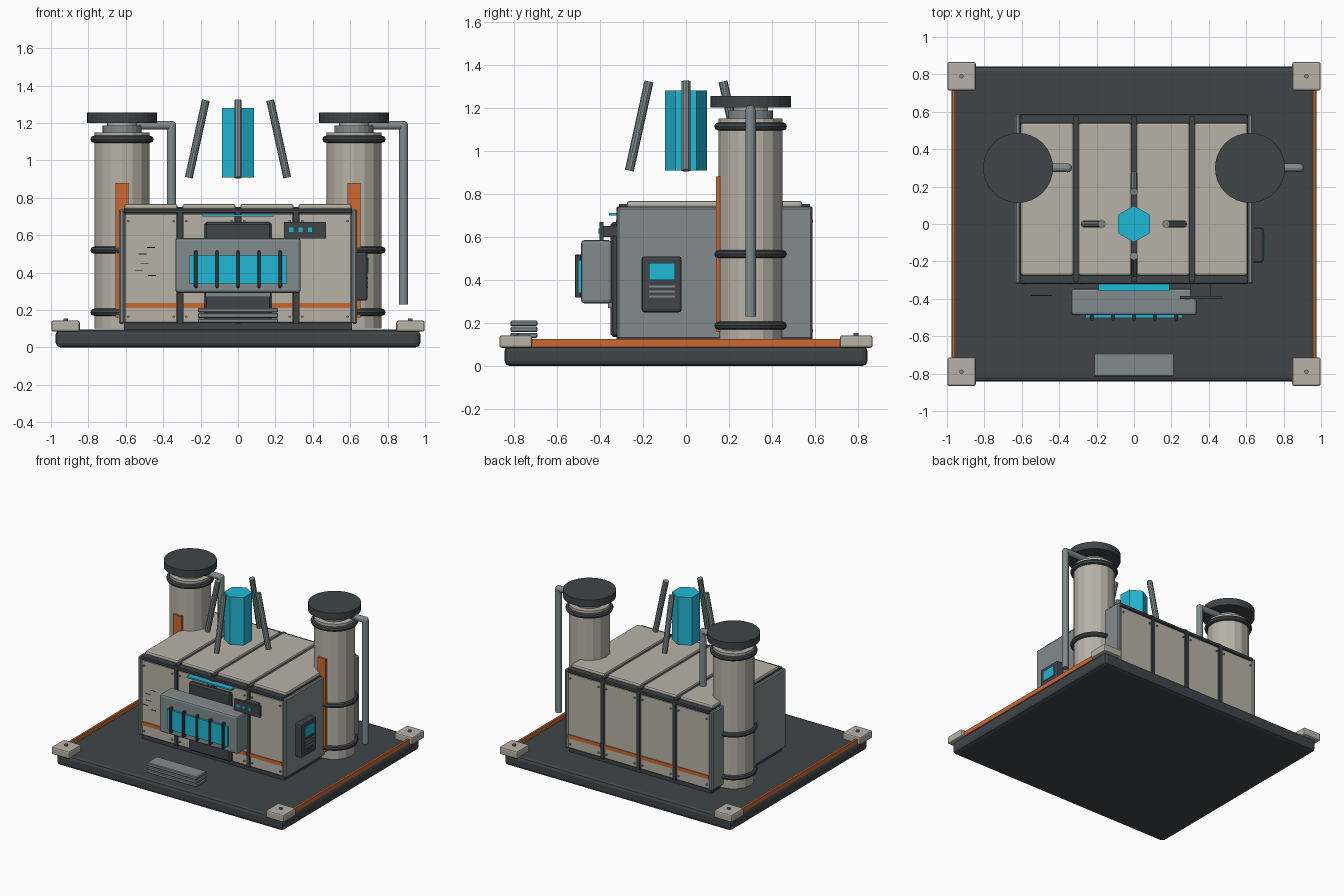
import bpy, math
from mathutils import Vector

if "Cube" in bpy.data.objects:
    bpy.data.objects.remove(bpy.data.objects["Cube"])

def mat(name, r, g, b):
    m = bpy.data.materials.new(name)
    m.diffuse_color = (r, g, b, 1)
    m.use_nodes = True
    m.node_tree.nodes["Principled BSDF"].inputs["Base Color"].default_value = m.diffuse_color
    return m

DARK = mat("dark", 0.05, 0.06, 0.065)
BEIGE = mat("beige", 0.48, 0.45, 0.39)
GREY = mat("steel", 0.22, 0.26, 0.27)
CYAN = mat("cyan", 0.015, 0.48, 0.68)
ORANGE = mat("orange", 0.6, 0.14, 0.03)

def box(name, x0, x1, y0, y1, z0, z1, m, bev=0.0, seg=1):
    bpy.ops.mesh.primitive_cube_add(size=1, location=((x0+x1)/2, (y0+y1)/2, (z0+z1)/2))
    o = bpy.context.object
    o.name = name
    o.scale = (x1-x0, y1-y0, z1-z0)
    bpy.ops.object.transform_apply(location=False, rotation=False, scale=True)
    o.data.materials.append(m)
    if bev:
        b = o.modifiers.new("bevel", 'BEVEL')
        b.width, b.segments = bev, seg
    return o

def rod(name, a, b, r, m, sides=12, bev=0.0, spin=0.0):
    a, b = Vector(a), Vector(b)
    d = b - a
    bpy.ops.mesh.primitive_cylinder_add(vertices=sides, radius=r, depth=d.length, location=(a+b)/2)
    o = bpy.context.object
    o.name = name
    o.rotation_euler = d.to_track_quat('Z', 'Y').to_euler() if abs(d.x)+abs(d.y) > 1e-6 else (0, 0, spin)
    o.data.materials.append(m)
    if bev:
        o.modifiers.new("bevel", 'BEVEL').width = bev
    return o

# base plate with corner feet and edge trims
box("base_plate", -.975, .975, -.843, .843, 0, .095, DARK, .025, 2)
for sx in (-1, 1):
    for sy in (-1, 1):
        x, y = sx*.922, sy*.79
        box("corner_foot", x-.076, x+.076, y-.076, y+.076, .085, .143, BEIGE, .01, 2)
        rod("foot_bolt", (x, y, .14), (x, y, .155), .012, GREY, 8)
    box("edge_trim", sx*.965-.008, sx*.965+.008, -.72, .72, .09, .125, ORANGE)

# housing core and side plates
box("housing_core", -.61, .61, -.30, .565, .09, .742, DARK)
for s in (-1, 1):
    box("side_plate", s*.622-.014, s*.622+.014, -.32, .585, .125, .738, GREY, .008)

# front, back and roof panels
for i in range(4):
    xc = -.465 + .31*i
    for name, y0, y1, out in (("front_panel", -.315, -.29, -1), ("back_panel", .555, .58, 1)):
        box(name, xc-.142, xc+.142, y0, y1, .13, .715, BEIGE, .005)
        yb = y0 if out < 0 else y1
        box("orange_stripe", xc-.138, xc+.138, yb-.006, yb+.006, .21, .238, ORANGE)
        for dx in (-.122, .122):
            for z in (.165, .675):
                rod("panel_bolt", (xc+dx, yb, z), (xc+dx, yb+out*.009, z), .007, GREY, 6)
    box("roof_panel", xc-.142, xc+.142, -.275, .54, .735, .767, BEIGE, .012, 2)

# dark seam ribs and rails
for x in (-.31, 0, .31):
    box("front_seam", x-.013, x+.013, -.322, -.29, .125, .735, DARK)
    box("back_seam", x-.013, x+.013, .56, .588, .125, .735, DARK)
    box("roof_seam", x-.014, x+.014, -.31, .575, .735, .752, DARK)
box("front_rail", -.61, .61, -.322, -.28, .715, .742, DARK, .006)
box("back_rail", -.61, .61, .55, .588, .715, .742, DARK, .006)

# doorway frame and window bay
box("door_frame", -.18, .18, -.35, -.31, .135, .67, DARK, .012)
box("door_brace", -.175, .175, -.362, -.34, .27, .295, GREY)
box("door_light", -.19, .19, -.358, -.315, .70, .712, CYAN)
box("window_bay", -.335, .335, -.487, -.345, .292, .585, GREY, .014, 2)
box("window_glass", -.26, .26, -.502, -.48, .34, .493, CYAN)
for i in range(5):
    x = -.225 + i*.1125
    box("window_bar", x-.009, x+.009, -.516, -.485, .318, .518, DARK, .004)

# status display beside the window
box("status_display", .245, .47, -.402, -.384, .582, .67, DARK)
box("display_bracket", .30, .41, -.39, -.31, .60, .65, DARK)
for x in (.285, .335, .385):
    box("status_light", x-.011, x+.011, -.407, -.40, .617, .64, CYAN)

# small scuff marks on the front panels
for x, z in ((-.51, .50), (-.465, .535), (-.5, .45), (-.46, .385), (-.53, .41)):
    box("scuff_mark", x-.022, x+.022, -.384, -.38, z-.002, z+.002, DARK)

# stacked step
for i in range(3):
    box("step_slab", -.215, .215, -.815, -.69, .13+i*.028, .155+i*.028, GREY, .005)

# control console on the right side
box("console", .63, .692, -.206, -.02, .25, .51, DARK, .012, 2)
box("console_screen", .685, .699, -.172, -.052, .40, .478, CYAN)
for z in (.37, .347, .323):
    box("console_slot", .688, .696, -.172, -.052, z-.004, z+.004, GREY)

# twin exhaust columns
for sx in (-1, 1):
    x, y = sx*.62, .30
    rod("column", (x, y, .10), (x, y, 1.15), .148, BEIGE, 16)
    for z in (.188, .52, 1.113):
        bpy.ops.mesh.primitive_torus_add(major_radius=.15, minor_radius=.019, major_segments=32,
                                         minor_segments=8, location=(x, y, z))
        o = bpy.context.object
        o.name = "column_ring"
        o.data.materials.append(DARK)
    rod("column_neck", (x, y, 1.14), (x, y, 1.187), .105, GREY, 24)
    rod("column_collar", (x, y, 1.18), (x, y, 1.205), .08, BEIGE, 24)
    rod("column_cap", (x, y, 1.2), (x, y, 1.255), .187, DARK, 32)
    xs = sx*.62
    box("column_stripe", xs-.035, xs+.035, .14, .165, .16, .88, ORANGE).location.x -= sx*.0
    # outlet pipe on the same side of both columns
    rod("pipe_arm", (x+.05, y, 1.187), (x+.265, y, 1.187), .023, GREY, 12)
    rod("pipe_drop", (x+.265, y, 1.187), (x+.265, y, .23), .024, GREY, 12)
    bpy.ops.mesh.primitive_uv_sphere_add(segments=12, ring_count=8, radius=.024, location=(x+.265, y, 1.187))
    o = bpy.context.object
    o.name = "pipe_elbow"
    o.data.materials.append(GREY)

# floating energy core with four leaning prongs
rod("energy_core", (0, 0, .908), (0, 0, 1.28), .098, CYAN, 6)
for k in range(4):
    c, s = math.cos(k*math.pi/2), math.sin(k*math.pi/2)
    rod("core_prong", (.263*c, .263*s, .908), (.172*c, .172*s, 1.322), .021, GREY, 10)
